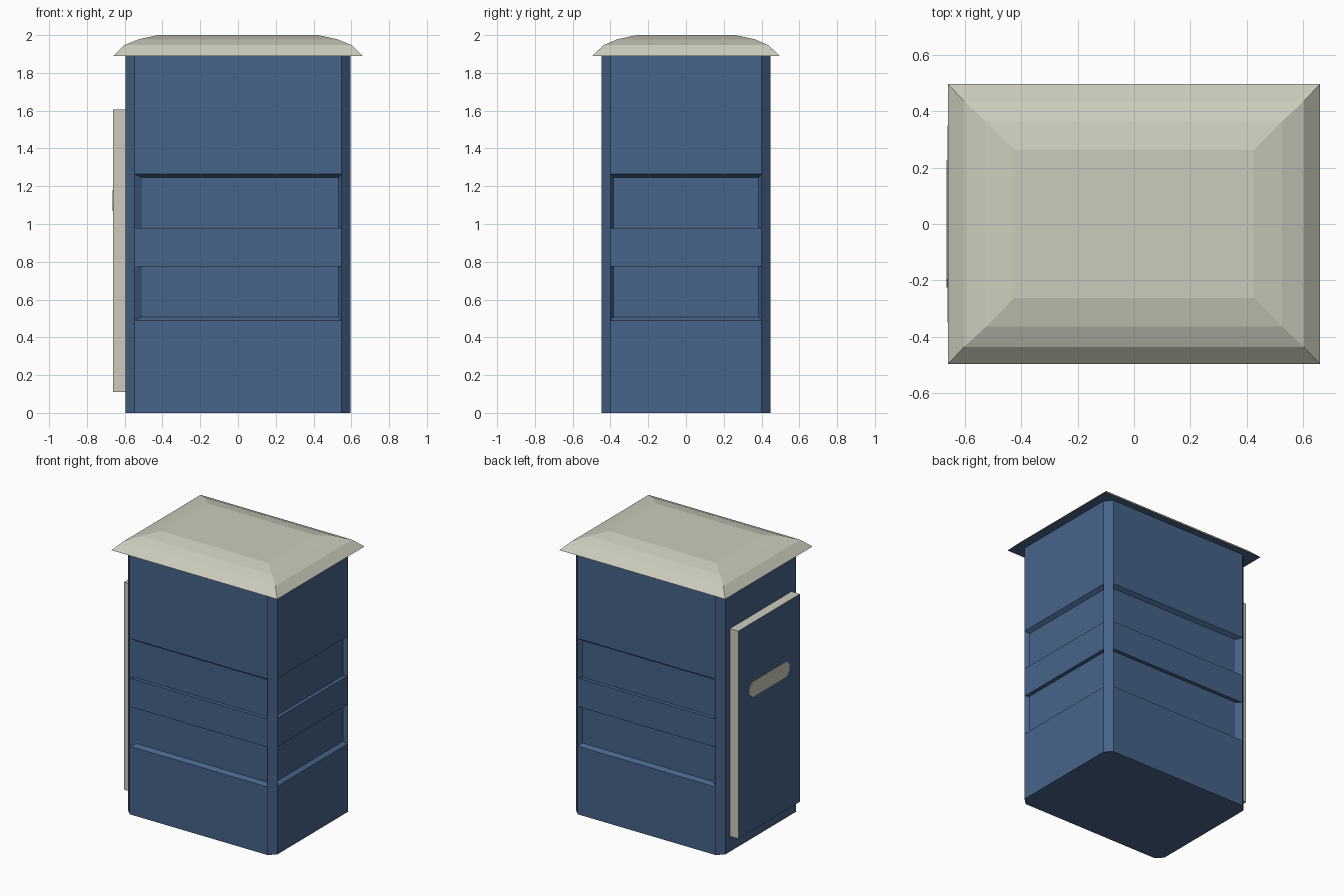
import bpy, bmesh
from mathutils import Vector

if "Cube" in bpy.data.objects:
    bpy.data.objects.remove(bpy.data.objects["Cube"])


def material(name, rgb):
    m = bpy.data.materials.new(name)
    m.diffuse_color = (*rgb, 1)
    m.use_nodes = True
    m.node_tree.nodes["Principled BSDF"].inputs["Base Color"].default_value = m.diffuse_color
    return m


blue = material("cabin_blue", (0.063, 0.125, 0.252))
cream = material("cream", (0.60, 0.60, 0.505))


def finish(bm, name, mats):
    bmesh.ops.recalc_face_normals(bm, faces=bm.faces[:])
    me = bpy.data.meshes.new(name)
    bm.to_mesh(me)
    bm.free()
    for m in mats:
        me.materials.append(m)
    ob = bpy.data.objects.new(name, me)
    bpy.context.collection.objects.link(ob)
    return ob


def loft(bm, rings):
    """Join equal-length rings of points with quads and cap both ends."""
    loops = [[bm.verts.new(p) for p in r] for r in rings]
    bands = []
    for a, b in zip(loops, loops[1:]):
        n = len(a)
        bands.append([bm.faces.new((a[i], a[(i + 1) % n], b[(i + 1) % n], b[i]))
                      for i in range(n)])
    bm.faces.new(loops[0][::-1])
    bm.faces.new(loops[-1])
    return bands


def rect(x, y, z):
    return [(-x, -y, z), (x, -y, z), (x, y, z), (-x, y, z)]


# Cabin body: chamfered prism with two recessed bands on front, right and back
X, Y, C, DEPTH = 0.595, 0.447, 0.046, 0.027
outline = [(-X + C, -Y), (X - C, -Y), (X, -Y + C), (X, Y - C),
           (X - C, Y), (-X + C, Y), (-X, Y - C), (-X, -Y + C)]
levels = [0, 0.49, 0.775, 0.98, 1.265, 1.895]
bm = bmesh.new()
bands = loft(bm, [[(x, y, z) for x, y in outline] for z in levels])


def recess(face, low, high, start, end):
    """Replace a wall quad by a sunken panel with sloped borders."""
    a, b, c, d = face.verts[:]
    along = (b.co - a.co).normalized()
    inward = Vector((-along.y, along.x, 0)) * DEPTH
    up = Vector((0, 0, 1))
    offs = [along * start + up * low, -along * end + up * low,
            -along * end - up * high, along * start - up * high]
    outer = (a, b, c, d)
    inner = [bm.verts.new(v.co + o + inward) for v, o in zip(outer, offs)]
    bm.faces.remove(face)
    bm.faces.new(inner)
    for i in range(4):
        j = (i + 1) % 4
        bm.faces.new((outer[i], outer[j], inner[j], inner[i]))


for side, start, end in ((0, 0.04, 0.018), (2, 0.018, 0.018), (4, 0.018, 0.04)):
    recess(bands[1][side], 0.018, 0.0, start, end)
    recess(bands[3][side], 0.0, 0.018, start, end)
finish(bm, "cabin_body", [blue])

# Roof: stepped hipped cap with a blue underside
bm = bmesh.new()
loft(bm, [rect(0.66, 0.497, 1.89), rect(0.603, 0.436, 1.947),
          rect(0.525, 0.364, 1.978), rect(0.425, 0.262, 2.0)])
bm.normal_update()
for f in bm.faces:
    f.material_index = 1 if f.normal.z < -0.9 else 0
finish(bm, "roof", [cream, blue])

# Door: cream slab on the left side with a blue outer face
bm = bmesh.new()
loft(bm, [[(x, y, z) for x, y in ((-0.662, -0.35), (-0.59, -0.35), (-0.59, 0.35), (-0.662, 0.35))]
          for z in (0.11, 1.605)])
bm.normal_update()
for f in bm.faces:
    f.material_index = 1 if f.normal.x < -0.9 else 0
finish(bm, "door", [cream, blue])

# Door handle plate with clipped ends
bm = bmesh.new()
w, h, c = 0.225, 0.055, 0.03
shape = [(-w + c, -h), (w - c, -h), (w, -h + c), (w, h - c),
         (w - c, h), (-w + c, h), (-w, h - c), (-w, -h + c)]
loft(bm, [[(x, y, 1.125 + z) for y, z in shape] for x in (-0.665, -0.66)])
finish(bm, "door_handle_plate", [cream])
